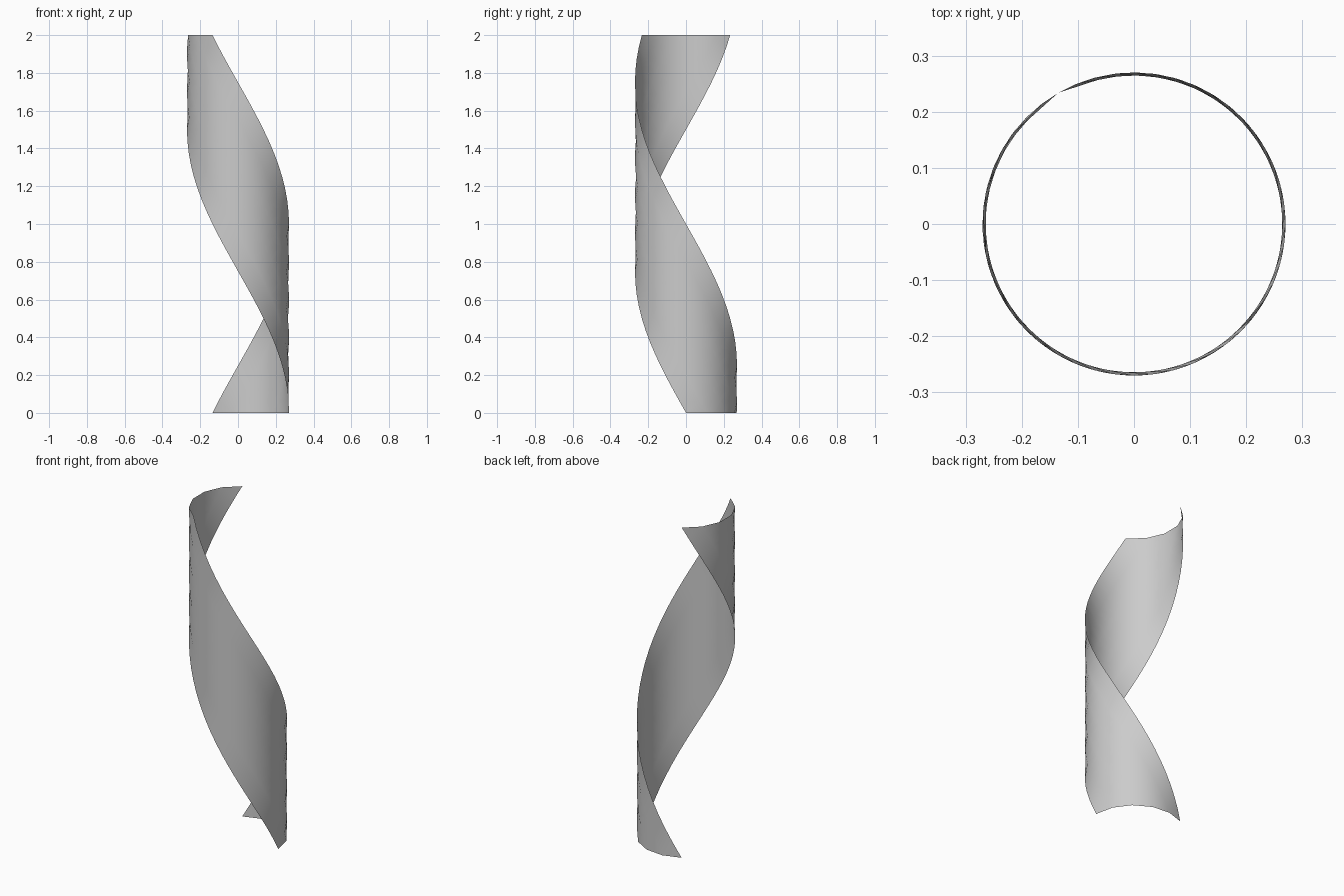
import bpy, bmesh
from math import cos, sin, radians

if "Cube" in bpy.data.objects:
    bpy.data.objects.remove(bpy.data.objects["Cube"])

RADIUS, HEIGHT = 0.27, 2.0
ARC, TWIST = 120, -240          # degrees: ribbon width, total turn going up
ARC_SEGS, STEPS = 5, 32

# Helical ribbon: a 120 degree arc swept up the z axis while turning
bm = bmesh.new()
rows = []
for i in range(STEPS + 1):
    t = i / STEPS
    angles = [radians(TWIST * t + ARC * j / ARC_SEGS) for j in range(ARC_SEGS + 1)]
    rows.append([bm.verts.new((RADIUS * cos(a), RADIUS * sin(a), HEIGHT * t)) for a in angles])

for low, high in zip(rows, rows[1:]):
    for j in range(ARC_SEGS):
        bm.faces.new((low[j], low[j + 1], high[j + 1], high[j])).smooth = True

mesh = bpy.data.meshes.new("helical_ribbon")
bm.to_mesh(mesh)
bm.free()
ribbon = bpy.data.objects.new("helical_ribbon", mesh)
bpy.context.collection.objects.link(ribbon)
